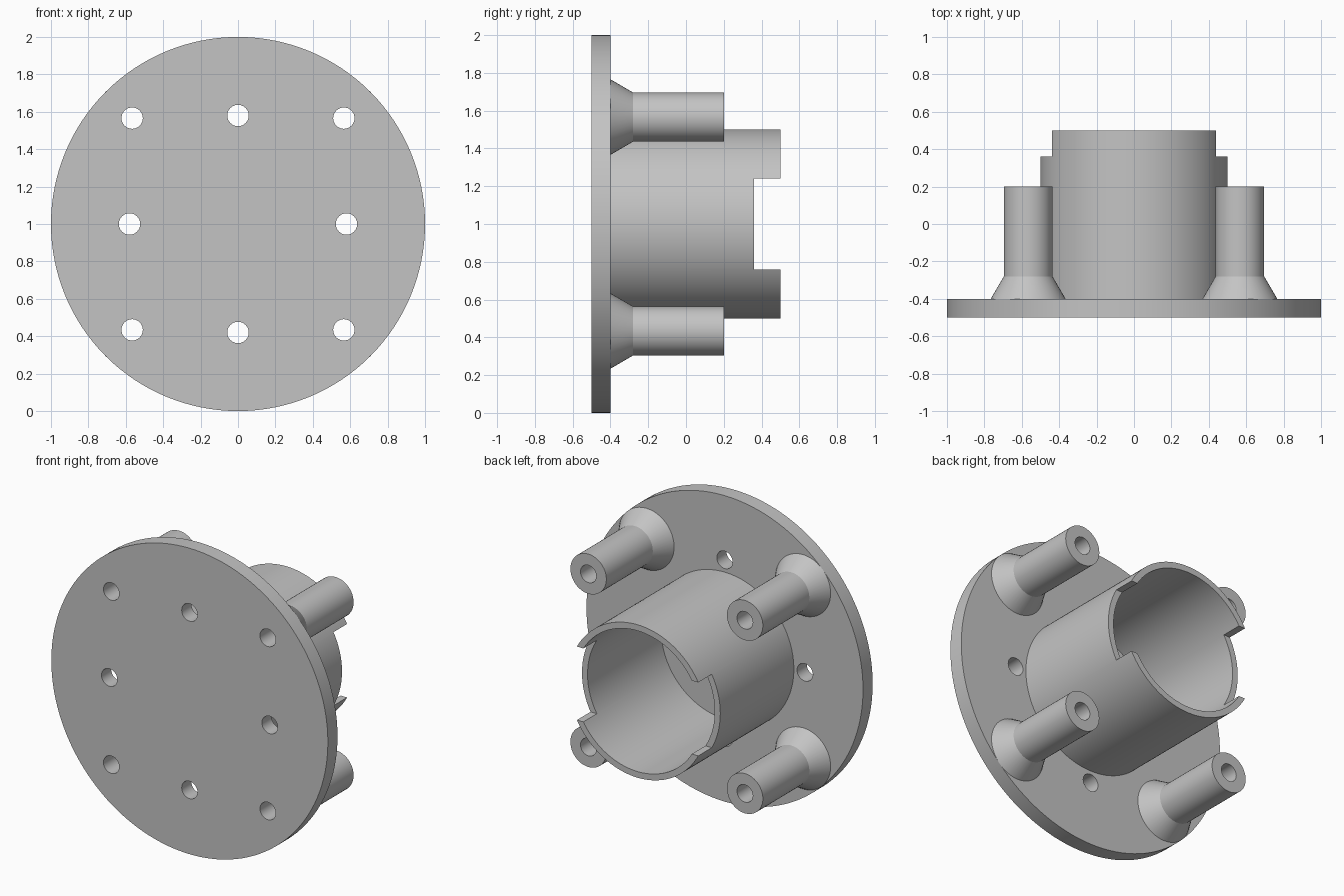
import bpy, bmesh, math
from mathutils import Vector, Matrix

cube = bpy.data.objects.get("Cube")
if cube:
    bpy.data.objects.remove(cube, do_unlink=True)

grey = bpy.data.materials.new("plain grey")
grey.use_nodes = True
colour = (0.55, 0.55, 0.55, 1)
grey.diffuse_color = colour
grey.node_tree.nodes["Principled BSDF"].inputs["Base Color"].default_value = colour


def finish(name, bm, location):
    bmesh.ops.recalc_face_normals(bm, faces=bm.faces)
    mesh = bpy.data.meshes.new(name)
    bm.to_mesh(mesh)
    bm.free()
    mesh.materials.append(grey)
    obj = bpy.data.objects.new(name, mesh)
    obj.location = location
    bpy.context.collection.objects.link(obj)
    return obj


def lathe(name, profile, x=0, z=1, steps=64):
    """Revolve a closed (radius, y) profile around the y axis."""
    bm = bmesh.new()
    verts = [bm.verts.new((r, y, 0)) for r, y in profile]
    edges = [bm.edges.new((v, verts[i - 1])) for i, v in enumerate(verts)]
    bmesh.ops.spin(bm, geom=verts + edges, cent=(0, 0, 0), axis=(0, 1, 0),
                   angle=math.tau, steps=steps, use_merge=True)
    bmesh.ops.remove_doubles(bm, verts=bm.verts, dist=1e-5)
    return finish(name, bm, (x, 0, z))


def cylinder(name, radius, y0, y1, x=0, z=1, steps=48):
    bm = bmesh.new()
    turn = Matrix.Rotation(math.pi / 2, 4, 'X')
    bmesh.ops.create_cone(bm, cap_ends=True, segments=steps, radius1=radius,
                          radius2=radius, depth=y1 - y0, matrix=turn)
    return finish(name, bm, (x, (y0 + y1) / 2, z))


def cut(target, cutter):
    mod = target.modifiers.new("cut", 'BOOLEAN')
    mod.operation = 'DIFFERENCE'
    mod.solver = 'EXACT'
    mod.object = cutter
    bpy.context.view_layer.update()
    bpy.context.view_layer.objects.active = target
    bpy.ops.object.modifier_apply(modifier=mod.name)
    bpy.data.objects.remove(cutter, do_unlink=True)


def smooth(obj):
    bpy.ops.object.select_all(action='DESELECT')
    obj.select_set(True)
    bpy.context.view_layer.objects.active = obj
    bpy.ops.object.shade_smooth_by_angle(angle=math.radians(25))


FRONT, BACK = -0.5, -0.4
HOLE = 0.057
CORNER = 0.566
SIDE = 0.58
corners = [(sx * CORNER, sz * CORNER) for sx in (-1, 1) for sz in (-1, 1)]
sides = [(SIDE, 0), (-SIDE, 0), (0, SIDE), (0, -SIDE)]

# Round base plate with eight through holes
plate = cylinder("base_plate", 1, FRONT, BACK, steps=128)
for x, z in corners + sides:
    cut(plate, cylinder("hole_cutter", HOLE, FRONT - 0.1, BACK + 0.1, x, 1 + z))
smooth(plate)

# Central sleeve, notched on both sides at its open end
sleeve = lathe("central_sleeve",
               [(0.46, -0.42), (0.5, -0.42), (0.5, 0.5), (0.46, 0.5)], steps=128)
bm = bmesh.new()
bmesh.ops.create_cube(bm, size=1)
bmesh.ops.scale(bm, vec=Vector((1.4, 0.28, 0.48)), verts=bm.verts)
cut(sleeve, finish("notch_cutter", bm, (0, 0.5, 1)))
smooth(sleeve)

# Four hollow standoffs with flared feet
for x, z in corners:
    name = ("upper" if z > 0 else "lower") + ("_left" if x > 0 else "_right") + "_standoff"
    post = lathe(name, [(HOLE, BACK), (0.2, BACK), (0.13, -0.28),
                        (0.13, 0.2), (HOLE, 0.2)], x, 1 + z, steps=48)
    smooth(post)
